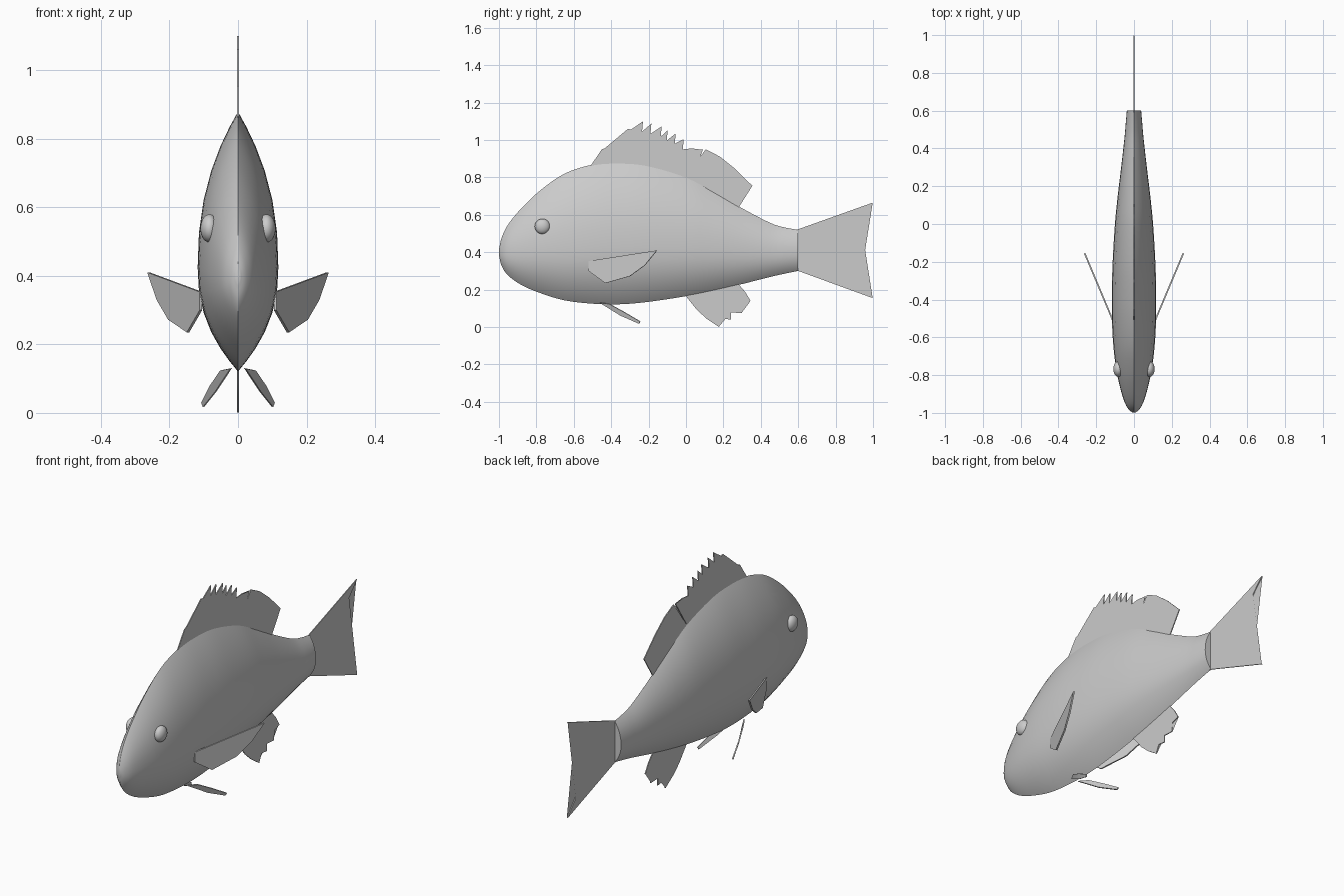
import bpy, bmesh, math
from mathutils import Vector

cube = bpy.data.objects.get("Cube")
if cube:
    bpy.data.objects.remove(cube, do_unlink=True)

grey = bpy.data.materials.new("plain grey")
grey.use_nodes = True
GREY = (0.6, 0.6, 0.6, 1)
grey.diffuse_color = GREY
grey.node_tree.nodes["Principled BSDF"].inputs["Base Color"].default_value = GREY


def make(name, bm, smooth=40):
    bmesh.ops.recalc_face_normals(bm, faces=bm.faces)
    mesh = bpy.data.meshes.new(name)
    bm.to_mesh(mesh)
    bm.free()
    mesh.materials.append(grey)
    ob = bpy.data.objects.new(name, mesh)
    bpy.context.collection.objects.link(ob)
    bpy.ops.object.select_all(action='DESELECT')
    ob.select_set(True)
    bpy.context.view_layer.objects.active = ob
    bpy.ops.object.shade_smooth_by_angle(angle=math.radians(smooth))
    return ob


def catmull(rows, steps):
    out = []
    for i in range(len(rows) - 1):
        a, b, c, d = (rows[max(0, min(len(rows) - 1, i + k))] for k in (-1, 0, 1, 2))
        for s in range(steps):
            t = s / steps
            out.append([0.5 * (2 * q + (r - p) * t + (2 * p - 5 * q + 4 * r - u) * t * t
                               + (3 * q - p - 3 * r + u) * t ** 3)
                        for p, q, r, u in zip(a, b, c, d)])
    return out + [list(rows[-1])]


# Body: lens-shaped sections (y, bottom, top, half width) lofted nose to tail
stations = [(-.999, .38, .42, .006), (-.985, .325, .48, .025), (-.95, .275, .55, .047),
            (-.88, .225, .635, .07), (-.78, .182, .73, .092), (-.65, .143, .82, .109),
            (-.5, .125, .868, .117), (-.35, .122, .878, .117), (-.2, .135, .863, .113),
            (0, .165, .803, .101), (.15, .195, .722, .086), (.3, .23, .635, .068),
            (.45, .268, .557, .051), (.53, .286, .532, .044), (.6, .30, .52, .038)]
HALF = 14
bm = bmesh.new()
rings = []
for y, low, high, width in catmull(stations, 4):
    mid = low + (high - low) * (.40 + .1 * max(0, abs(y + .3) - .3))
    ring = []
    for k in range(2 * HALF):
        angle = math.pi * k / HALF
        t = math.cos(angle)
        z = mid + t * ((high - mid) if t > 0 else (mid - low))
        x = width * (1 - abs(t) ** 2.3) * (1 if k < HALF else -1)
        ring.append(bm.verts.new((x, y, z)))
    rings.append(ring)
for r, s in zip(rings, rings[1:]):
    for k in range(2 * HALF):
        j = (k + 1) % (2 * HALF)
        bm.faces.new((r[k], r[j], s[j], s[k]))
bm.faces.new(rings[0])
bm.faces.new(rings[-1])
make("body", bm, 65)


# Fins: thin plates from an outline
def fin(name, points, thick=.005):
    pts = [Vector(p) for p in points]
    normal = Vector()
    for p, q in zip(pts, pts[1:] + pts[:1]):
        normal += p.cross(q)
    off = normal.normalized() * thick / 2
    bm = bmesh.new()
    front = [bm.verts.new(p + off) for p in pts]
    back = [bm.verts.new(p - off) for p in pts]
    faces = [bm.faces.new(front), bm.faces.new(back[::-1])]
    for i in range(len(pts)):
        j = (i + 1) % len(pts)
        bm.faces.new((front[j], front[i], back[i], back[j]))
    bmesh.ops.triangulate(bm, faces=faces)
    make(name, bm, 30)


def flat(points):
    return [(0, y, z) for y, z in points]


# Spiny dorsal fin: each spine tip is followed by a notch
spines = [(-.23, 1.1), (-.185, 1.088), (-.13, 1.073), (-.098, 1.052),
          (-.055, 1.035), (-.012, 1.005), (.03, .955)]
edge = [(-.515, .855), (-.45, .95), (-.435, .955), (-.31, 1.06), (-.295, 1.055)]
for y, z in spines:
    edge += [(y, z), (y - .005, z - .055)]
edge[-1] = (.05, .935)
fin("spiny_dorsal_fin", flat(edge + [(.09, .948), (-.005, .80), (0, .70), (-.3, .80)]))
fin("soft_dorsal_fin", flat([(0, .805), (.105, .95), (.18, .912), (.26, .848), (.355, .755),
                             (.285, .645), (.25, .60), (0, .72)]))
fin("anal_fin", flat([(0, .165), (.06, .09), (.11, .045), (.175, .001), (.195, .045),
                      (.24, .04), (.24, .078), (.297, .075), (.295, .122), (.345, .14),
                      (.315, .19), (.28, .23), (.25, .27), (0, .22)]))
fin("tail_fin", flat([(.58, .515), (.6, .523), (.998, .665), (.93, .59), (.877, .51), (.845, .41),
                      (.888, .30), (.93, .235), (.998, .155), (.6, .30), (.58, .30)]))

# Paired fins and eyes
pectoral = [(-.52, .353), (-.155, .41), (-.22, .33), (-.30, .272), (-.43, .235), (-.52, .30)]
pelvic = [(.02, -.46, .13), (.05, -.41, .124), (.08, -.33, .08), (.105, -.245, .03),
          (.10, -.25, .018), (.065, -.35, .062)]
for side, sx in (("left", 1), ("right", -1)):
    fin(side + "_pectoral_fin", [(sx * (.108 + (y + .52) * .42), y, z) for y, z in pectoral], .008)
    fin(side + "_pelvic_fin", [(sx * x, y, z) for x, y, z in pelvic], .006)
    bm = bmesh.new()
    bmesh.ops.create_uvsphere(bm, u_segments=24, v_segments=14, radius=.041)
    for v in bm.verts:
        v.co = (sx * (.083 + v.co.x * .65), v.co.y - .768, v.co.z + .538)
    make(side + "_eye", bm, 60)
